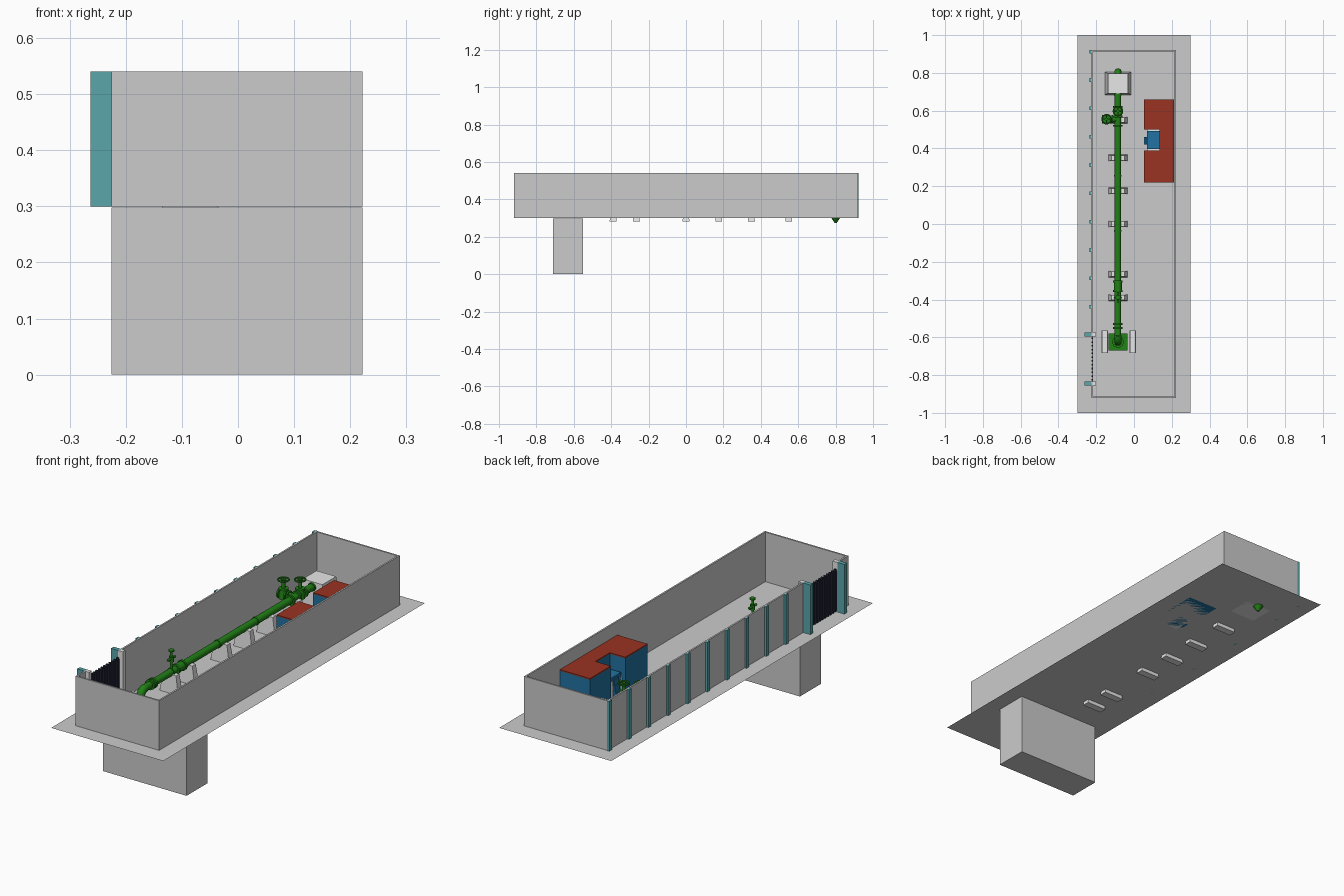
import bpy, bmesh, math
from mathutils import Vector

old = bpy.data.objects.get("Cube")
if old:
    bpy.data.objects.remove(old, do_unlink=True)


def material(name, rgb):
    m = bpy.data.materials.new(name)
    m.use_nodes = True
    m.diffuse_color = (*rgb, 1)
    m.node_tree.nodes["Principled BSDF"].inputs["Base Color"].default_value = (*rgb, 1)
    return m


GREY = material("concrete grey", (0.6, 0.6, 0.6))
WHITE = material("pale concrete", (0.8, 0.8, 0.8))
TEAL = material("teal", (0.1, 0.38, 0.4))
RED = material("roof red", (0.32, 0.033, 0.016))
BLUE = material("wall blue", (0.015, 0.17, 0.36))
GREEN = material("pipe green", (0.015, 0.22, 0.008))
NAVY = material("gate navy", (0.02, 0.022, 0.045))
G = 0.3          # ground level
TOP = 0.54       # wall top
PX = -0.085      # pipe line
PZ = G + 0.095   # pipe height


def finish(bm, name, mat):
    bmesh.ops.recalc_face_normals(bm, faces=bm.faces)
    me = bpy.data.meshes.new(name)
    bm.to_mesh(me)
    bm.free()
    me.materials.append(mat)
    ob = bpy.data.objects.new(name, me)
    bpy.context.collection.objects.link(ob)
    return ob


def prism(name, outline, z0, z1, mat):
    bm = bmesh.new()
    face = bm.faces.new([bm.verts.new((x, y, z0)) for x, y in outline])
    up = bmesh.ops.extrude_face_region(bm, geom=[face])["geom"]
    verts = [v for v in up if isinstance(v, bmesh.types.BMVert)]
    bmesh.ops.translate(bm, verts=verts, vec=(0, 0, z1 - z0))
    return finish(bm, name, mat)


def box(name, x0, x1, y0, y1, z0, z1, mat):
    return prism(name, [(x0, y0), (x1, y0), (x1, y1), (x0, y1)], z0, z1, mat)


def block(name, x, y, size, top, z0, z1, mat):
    # box with tapered sides
    ob = box(name, -size[0] / 2, size[0] / 2, -size[1] / 2, size[1] / 2, z0, z1, mat)
    for v in ob.data.vertices:
        if v.co.z > (z0 + z1) / 2:
            v.co.x *= top[0] / size[0]
            v.co.y *= top[1] / size[1]
    ob.location = (x, y, 0)
    return ob


def smooth(ob):
    for o in bpy.context.selected_objects:
        o.select_set(False)
    ob.select_set(True)
    bpy.context.view_layer.objects.active = ob
    bpy.ops.object.shade_smooth_by_angle(angle=math.radians(40))


def rod(name, a, b, r, r2=None, mat=GREEN):
    a, b = Vector(a), Vector(b)
    bm = bmesh.new()
    bmesh.ops.create_cone(bm, cap_ends=True, segments=20, radius1=r,
                          radius2=r if r2 is None else r2, depth=(b - a).length)
    ob = finish(bm, name, mat)
    ob.location = (a + b) / 2
    ob.rotation_mode = 'QUATERNION'
    ob.rotation_quaternion = (b - a).to_track_quat('Z', 'Y')
    smooth(ob)
    return ob


def flange(name, y, r=0.025, t=0.01):
    rod(name, (PX, y - t / 2, PZ), (PX, y + t / 2, PZ), r)


def elbow(name, y, side, r=0.035):
    # quarter bend from horizontal to vertical; side is the y direction of the bend
    cu = bpy.data.curves.new(name, 'CURVE')
    cu.dimensions = '3D'
    cu.bevel_depth = 0.019
    cu.bevel_resolution = 4
    sp = cu.splines.new('POLY')
    sp.points.add(8)
    for i, p in enumerate(sp.points):
        a = i * math.pi / 16
        p.co = (PX, y + side * r * math.sin(a), PZ - r + r * math.cos(a), 1)
    sp.use_smooth = True
    cu.materials.append(GREEN)
    bpy.context.collection.objects.link(bpy.data.objects.new(name, cu))


def handwheel(name, x, y, z, r):
    bpy.ops.mesh.primitive_torus_add(location=(x, y, z), major_radius=r, minor_radius=0.004,
                                     major_segments=24, minor_segments=8)
    ob = bpy.context.object
    ob.name = name
    ob.data.materials.append(GREEN)
    smooth(ob)
    for dx, dy in ((r, 0), (0, r)):
        rod(name + "_spoke", (x - dx, y - dy, z), (x + dx, y + dy, z), 0.003)


def valve(name, x, y, top, r):
    rod(name + "_body", (x, y, PZ - 0.02), (x, y, PZ + 0.025), 0.021, 0.016)
    rod(name + "_bonnet", (x, y, PZ + 0.022), (x, y, PZ + 0.03), 0.022)
    rod(name + "_stem", (x, y, PZ), (x, y, top + 0.004), 0.008)
    handwheel(name + "_wheel", x, y, top, r)


# ground sheet and underground chamber
bm = bmesh.new()
bm.faces.new([bm.verts.new(c) for c in ((-.3, -1, G), (.3, -1, G), (.3, 1, G), (-.3, 1, G))])
finish(bm, "ground", GREY)
box("underground_chamber", -0.225, 0.222, -0.71, -0.55, 0, G - 0.002, GREY)

# perimeter wall with a gate opening
T = 0.008
box("front_wall", -0.225, 0.222, -0.92, -0.92 + T, G, TOP, GREY)
box("back_wall", -0.225, 0.222, 0.92 - T, 0.92, G, TOP, GREY)
box("left_wall", 0.222 - T, 0.222, -0.92, 0.92, G, TOP, GREY)
box("right_wall", -0.225, -0.225 + T, -0.59, 0.92, G, TOP, GREY)
box("right_wall_end", -0.225, -0.225 + T, -0.92, -0.84, G, TOP, GREY)
for i in range(10):
    y = 0.92 - 0.15 * i
    box("pilaster", -0.235, -0.224, y - 0.017, y + 0.002, G, TOP, TEAL)

# gate posts and ribbed gate
for y in (-0.585, -0.845):
    box("gate_post", -0.263, -0.225, y - 0.01, y + 0.01, G, TOP, TEAL)
    box("gate_post_inner", -0.225, -0.2, y - 0.01, y + 0.01, G, TOP, WHITE)
box("gate", -0.223, -0.219, -0.835, -0.595, G + 0.005, G + 0.2, NAVY)
for i in range(12):
    y = -0.825 + i * 0.02
    box("gate_rib", -0.226, -0.216, y - 0.004, y + 0.004, G + 0.005, G + 0.21, NAVY)

# control building with a recessed porch
plan = [(.052, .22), (.213, .22), (.213, .66), (.052, .66),
        (.052, .5), (.135, .5), (.135, .39), (.052, .39)]
prism("building_walls", plan, G, G + 0.169, BLUE)
prism("building_roof", plan, G + 0.169, G + 0.175, RED)
box("porch_landing", 0.07, 0.135, 0.39, 0.5, G, G + 0.08, WHITE)
box("porch", 0.07, 0.134, 0.397, 0.493, G, G + 0.1, BLUE)
for i in range(3):
    box("porch_step", 0.052 + i * 0.006, 0.07, 0.42, 0.46, G, G + 0.03 * (i + 1), BLUE)

# main pipe with bends at both ends
rod("main_pipe", (PX, -0.59, PZ), (PX, 0.77, PZ), 0.017)
elbow("inlet_bend", -0.59, -1)
elbow("outlet_bend", 0.77, 1)
rod("inlet_riser", (PX, -0.625, G), (PX, -0.625, PZ - 0.035), 0.019)
rod("outlet_drop", (PX, 0.805, G), (PX, 0.805, PZ - 0.035), 0.019)
rod("outlet_tip", (PX, 0.8, G - 0.025), (PX, 0.8, G), 0.006, 0.023)
for y in (-0.55, -0.53, -0.355, -0.305, 0.52, 0.57, 0.62):
    flange("pipe_flange", y)
for y in (-0.39, -0.035, 0.255, 0.685):
    flange("pipe_joint", y, 0.02, 0.008)
rod("check_valve", (PX, -0.35, PZ), (PX, -0.31, PZ), 0.021)

# pump base
box("pump_plate", -0.135, -0.035, -0.67, -0.58, G + 0.01, G + 0.025, GREEN)
rod("pump_flange", (PX, -0.625, G + 0.025), (PX, -0.625, G + 0.037), 0.03)
for x in (-0.155, -0.007):
    box("pump_beam_web", x - 0.006, x + 0.006, -0.683, -0.565, G, G + 0.04, GREY)
    box("pump_beam_top", x - 0.014, x + 0.014, -0.683, -0.565, G + 0.04, G + 0.048, WHITE)
    box("pump_beam_foot", x - 0.017, x + 0.017, -0.683, -0.565, G, G + 0.008, WHITE)

# pipe supports and outlet block
for y in (-0.39, -0.265, 0, 0.175, 0.35, 0.55):
    block("pipe_support", PX, y, (0.105, 0.036), (0.07, 0.026), G - 0.018, G + 0.09, WHITE)
block("outlet_block", PX, 0.744, (0.138, 0.12), (0.105, 0.105), G, G + 0.118, WHITE)

# gate valves with handwheels and side branch
valve("line_valve", PX, 0.597, G + 0.165, 0.024)
valve("branch_valve", -0.145, 0.555, G + 0.165, 0.024)
rod("side_branch", (PX, 0.555, PZ), (-0.16, 0.555, PZ), 0.015)
for x in (-0.112, -0.124, -0.162):
    rod("branch_flange", (x, 0.555, PZ), (x - 0.007, 0.555, PZ), 0.023)

# upright air valve
rod("air_stem", (PX, -0.388, PZ), (PX, -0.388, G + 0.2), 0.006)
rod("air_body", (PX, -0.388, G + 0.145), (PX, -0.388, G + 0.17), 0.011)
rod("air_cross", (PX, -0.415, G + 0.16), (PX, -0.361, G + 0.16), 0.006)
rod("air_cap", (PX, -0.388, G + 0.195), (PX, -0.388, G + 0.202), 0.013)
